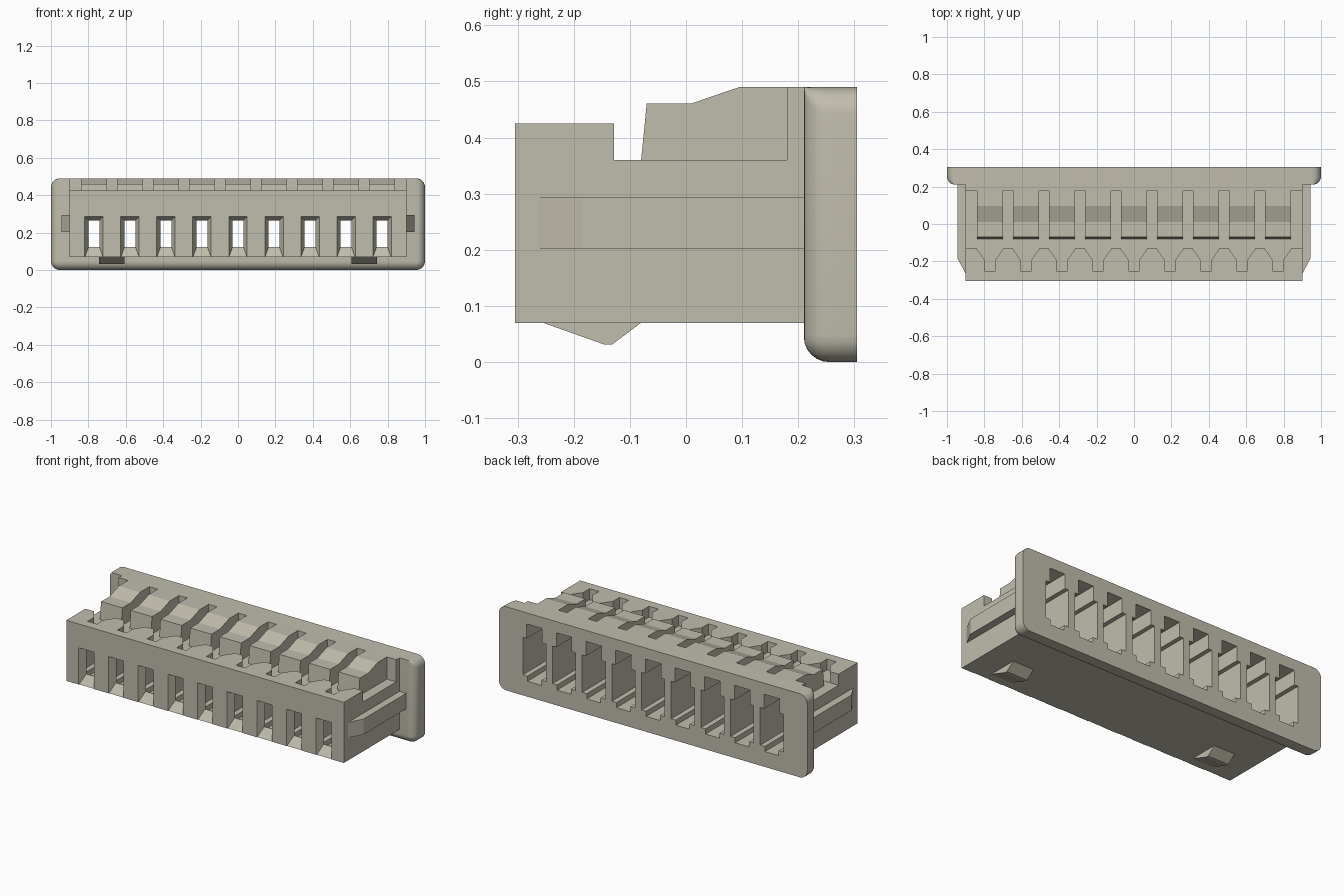
import bpy, bmesh, math
from mathutils import Vector

if "Cube" in bpy.data.objects:
    bpy.data.objects.remove(bpy.data.objects["Cube"], do_unlink=True)

PITCH = 0.1925
CENTRES = [(i - 4) * PITCH for i in range(9)]

ivory = bpy.data.materials.new("warm_ivory_plastic")
ivory.use_nodes = True
COLOUR = (0.53, 0.51, 0.42, 1)
ivory.diffuse_color = COLOUR
ivory.node_tree.nodes["Principled BSDF"].inputs["Base Color"].default_value = COLOUR


def loft(name, shells):
    """Each shell is a list of rings; consecutive rings are bridged, ends capped."""
    bm = bmesh.new()
    for rings in shells:
        loops = [[bm.verts.new(p) for p in ring] for ring in rings]
        n = len(loops[0])
        for a, b in zip(loops, loops[1:]):
            for i in range(n):
                j = (i + 1) % n
                bm.faces.new((a[i], a[j], b[j], b[i]))
        bm.faces.new(loops[0][::-1])
        bm.faces.new(loops[-1])
    bmesh.ops.recalc_face_normals(bm, faces=bm.faces)
    mesh = bpy.data.meshes.new(name)
    bm.to_mesh(mesh)
    bm.free()
    mesh.materials.append(ivory)
    obj = bpy.data.objects.new(name, mesh)
    bpy.context.collection.objects.link(obj)
    return obj


def ring(points, axis, level, shift=0):
    """Place a 2D outline at a level along an axis, shifted in x."""
    result = []
    for u, v in points:
        p = [u, v]
        p.insert(axis, level)
        result.append(Vector(p) + Vector((shift, 0, 0)))
    return result


def prisms(name, points, axis, lo, hi, shifts=(0,)):
    return loft(name, [[ring(points, axis, lo, s), ring(points, axis, hi, s)] for s in shifts])


def rect(half, low, high):
    return [(-half, low), (half, low), (half, high), (-half, high)]


def cut(obj, cutters):
    bpy.context.view_layer.objects.active = obj
    for cutter in cutters:
        mod = obj.modifiers.new("cut", 'BOOLEAN')
        mod.operation = 'DIFFERENCE'
        mod.solver = 'EXACT'
        mod.object = cutter
        bpy.ops.object.modifier_apply(modifier=mod.name)


# Main housing: front block, low channel and rear wall
body = prisms("housing_body", [
    (-.305, .07), (.21, .07), (.21, .49), (.18, .49), (.18, .36),
    (-.128, .36), (-.128, .425), (-.305, .425)], 0, -.9, .9)

# Raised humps over each cavity
humps = prisms("cavity_humps", [
    (-.08, .36), (-.07, .461), (.01, .461), (.095, .49), (.18, .49), (.18, .36)],
    0, -.069, .069, CENTRES)


# Rear flange with rounded corners; sides and bottom roll into the front edge
def flange_outline(inset):
    r = .048 - inset
    x, top = 1 - inset - r, .49 - r
    corners = [(x, top, 0), (-x, top, 90), (-x, inset + r, 180), (x, inset + r, 270)]
    return [(cx + r * math.cos(math.radians(a + s * 15)),
             cz + r * math.sin(math.radians(a + s * 15)))
            for cx, cz, a in corners for s in range(7)]


FILLET = .045
rings = []
for s in range(7):
    a = math.radians(s * 15)
    rings.append(ring(flange_outline(FILLET * (1 - math.sin(a))), 1,
                      .21 + FILLET * (1 - math.cos(a))))
rings.append(ring(flange_outline(0), 1, .305))
flange = loft("rear_flange", [rings])

# Cutters: stepped cavities, upper keyways, flared entries, top slots
cavity = prisms("cavity_cutter", [
    (-.075, .34), (-.075, .12), (-.045, .12), (-.045, .09),
    (.045, .09), (.045, .12), (.075, .12), (.075, .34)], 1, -.26, .35, CENTRES)
keyway = prisms("keyway_cutter", rect(.05, .30, .425), 1, -.045, .35, CENTRES)
entry = loft("entry_cutter", [[
    ring(rect(.052, .06, .288), 1, -.31, c),
    ring(rect(.029, .122, .265), 1, -.265, c),
    ring(rect(.029, .122, .265), 1, -.24, c)] for c in CENTRES])
slot = prisms("top_slot_cutter", [
    (-.03, -.25), (.03, -.25), (.03, -.19), (.076, -.125), (.076, -.11),
    (-.076, -.11), (-.076, -.125), (-.03, -.19)], 2, .361, .5, CENTRES)

cut(body, [cavity, keyway, entry, slot])
cut(humps, [keyway])
cut(flange, [cavity, keyway])
for helper in (cavity, keyway, entry, slot):
    bpy.data.objects.remove(helper, do_unlink=True)

# Side guide ribs and bottom latches on both sides
for side, label in ((1, "left"), (-1, "right")):
    prisms(label + "_guide_rib", [
        (side * .9, -.265), (side * .943, -.185), (side * .943, .21), (side * .9, .21)],
        2, .202, .293)
    prisms(label + "_bottom_latch", [
        (-.255, .07), (-.145, .031), (-.132, .031), (-.08, .07)],
        0, side * .675 - .068, side * .675 + .068)

# Smooth only the rounded flange
bpy.ops.object.select_all(action='DESELECT')
flange.select_set(True)
bpy.context.view_layer.objects.active = flange
bpy.ops.object.shade_smooth_by_angle(angle=math.radians(30))
